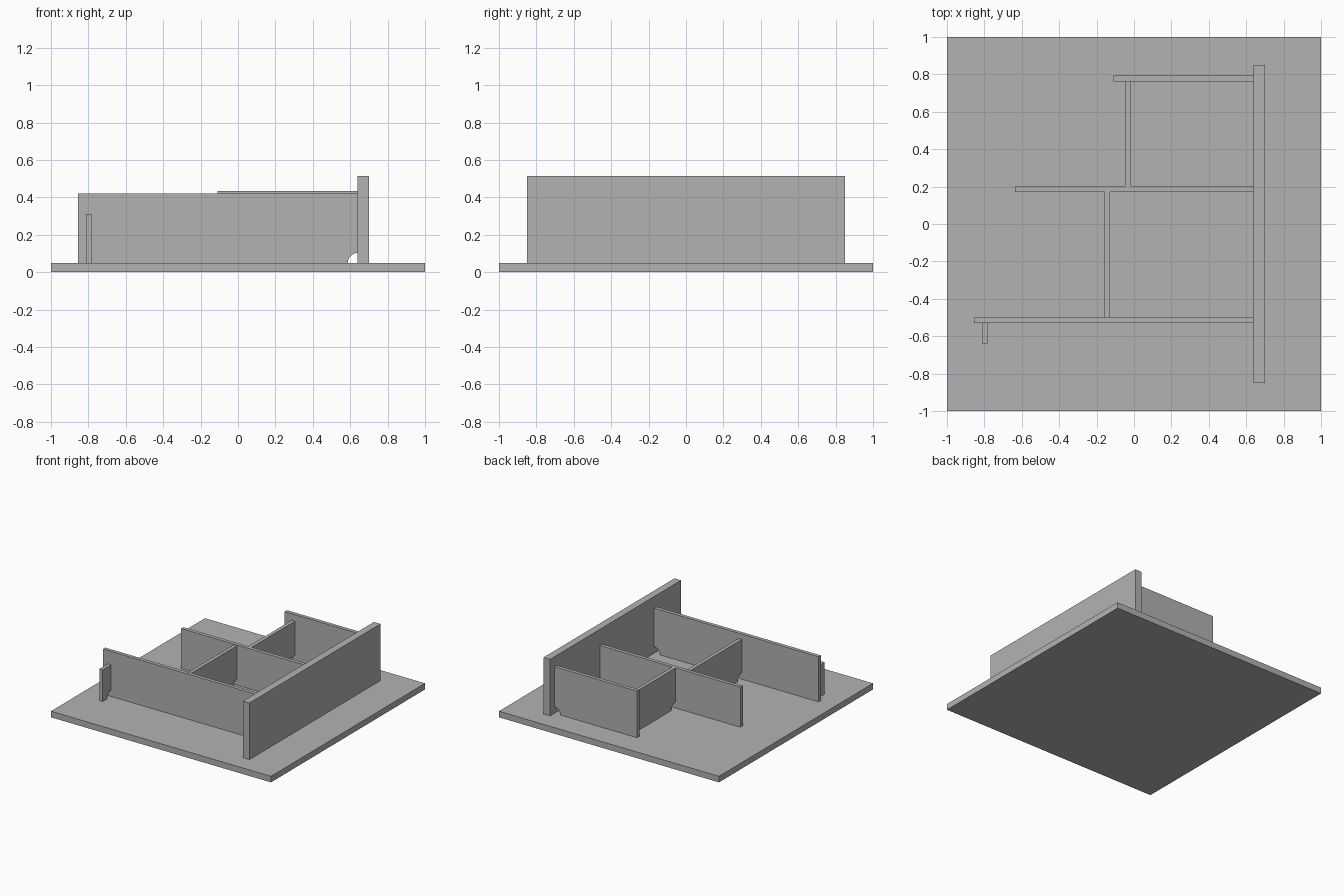
import bpy, math

cube = bpy.data.objects.get("Cube")
if cube:
    bpy.data.objects.remove(cube, do_unlink=True)

grey = bpy.data.materials.new("plain grey")
grey.use_nodes = True
GREY = (0.448, 0.448, 0.448, 1)
grey.diffuse_color = GREY
grey.node_tree.nodes["Principled BSDF"].inputs["Base Color"].default_value = GREY

FLOOR = 0.05    # top of the base plate
THICK = 0.03    # thickness of the ribs
NOTCH = 0.053   # radius of the corner relief
STEPS = 8


def plate(name, axis, start, end, side, top, bottom=FLOOR, thick=THICK,
          notch_start=False, notch_end=False):
    """Upright plate running along an axis, with optional round bottom corner notches."""
    arc = [(NOTCH * math.cos(a), NOTCH * math.sin(a))
           for a in (i * math.pi / 2 / STEPS for i in range(STEPS + 1))]
    outline = [(start, top)]
    outline += [(start + u, bottom + v) for u, v in reversed(arc)] if notch_start else [(start, bottom)]
    outline += [(end - u, bottom + v) for u, v in arc] if notch_end else [(end, bottom)]
    outline.append((end, top))
    n = len(outline)
    verts = []
    for w in (side, side + thick):
        verts += [(u, w, v) if axis == "x" else (w, u, v) for u, v in outline]
    faces = [list(range(n)), list(range(2 * n - 1, n - 1, -1))]
    faces += [[i, i + n, (i + 1) % n + n, (i + 1) % n] for i in range(n)]
    if axis == "y":
        faces = [f[::-1] for f in faces]
    mesh = bpy.data.meshes.new(name)
    mesh.from_pydata(verts, [], faces)
    mesh.materials.append(grey)
    obj = bpy.data.objects.new(name, mesh)
    bpy.context.collection.objects.link(obj)
    return obj


# Base and main wall
plate("base_plate", "x", -1, 1, -1, FLOOR, bottom=0, thick=2)
plate("main_wall", "y", -0.85, 0.85, 0.64, 0.515, thick=0.06)

# Ribs butting against the main wall
plate("front_rib", "x", -0.855, 0.64, -0.53, 0.42, notch_end=True)
plate("middle_rib", "x", -0.635, 0.64, 0.17, 0.38, notch_end=True)
plate("back_rib", "x", -0.11, 0.64, 0.763, 0.433, notch_end=True)

# Cross ribs between them
plate("front_cross_rib", "y", -0.5, 0.17, -0.157, 0.375, notch_start=True, notch_end=True)
plate("back_cross_rib", "y", 0.2, 0.763, -0.045, 0.38, notch_start=True, notch_end=True)

# Small stiffener on the front rib
plate("front_stiffener", "y", -0.64, -0.53, -0.812, 0.31, notch_end=True)
